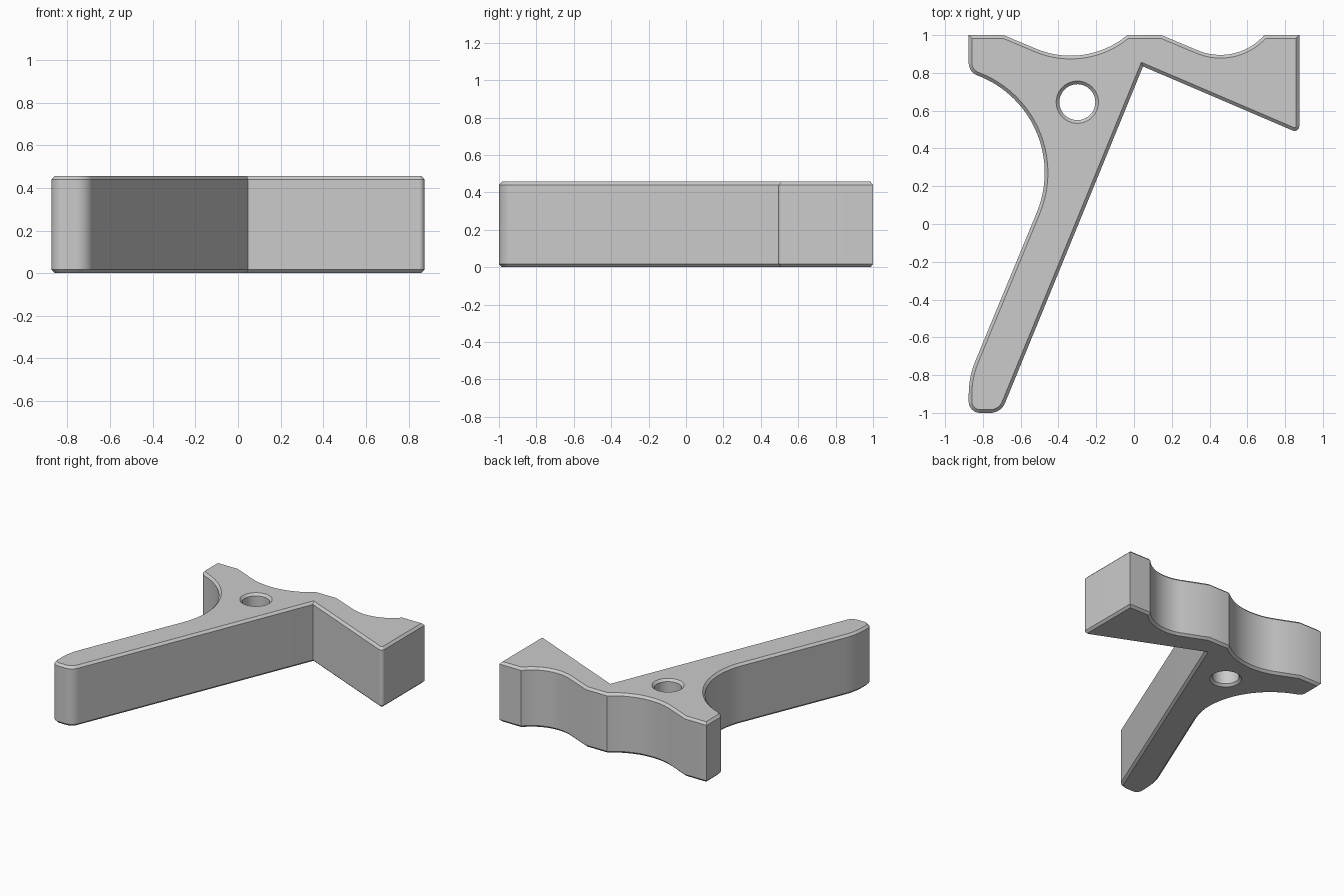
import bpy
import bmesh
import math
from mathutils import Vector

HEIGHT, CHAMFER = 0.457, 0.017

if "Cube" in bpy.data.objects:
    bpy.data.objects.remove(bpy.data.objects["Cube"], do_unlink=True)

# Outline corners, counter-clockwise: x, y, fillet radius
CORNERS = [
    (-0.875, -1.0, 0.06), (-0.704, -1.0, 0.085),      # foot of the leg
    (0.048, 0.834, 0), (0.875, 0.48, 0.025),          # inner notch, arm tip
    (0.875, 1.0, 0), (0.69, 1.0, 0),
    (0.541, 0.834, 0.31), (0.145, 1.0, 0),            # small finger groove
    (-0.035, 1.0, 0), (-0.256, 0.817, 0.47),          # large finger groove
    (-0.69, 1.0, 0), (-0.875, 1.0, 0),
    (-0.875, 0.804, 0.07), (-0.298, 0.585, 0.55),     # sweeping side curve
    (-0.875, -0.81, 0.45),
]


def fillet(corners):
    """Replace each corner that has a radius by a tangent arc."""
    points = []
    for i, (x, y, radius) in enumerate(corners):
        p = Vector((x, y))
        if not radius:
            points.append(p)
            continue
        a = (Vector(corners[i - 1][:2]) - p).normalized()
        b = (Vector(corners[(i + 1) % len(corners)][:2]) - p).normalized()
        half = a.angle(b) / 2
        centre = p + (a + b).normalized() * radius / math.sin(half)
        start = p + a * radius / math.tan(half) - centre
        end = p + b * radius / math.tan(half) - centre
        sweep = math.atan2(start.cross(end), start.dot(end))
        steps = max(4, round(abs(sweep) / math.radians(4)))
        for k in range(steps + 1):
            t = sweep * k / steps
            c, s = math.cos(t), math.sin(t)
            points.append(centre + Vector((c * start.x - s * start.y,
                                           s * start.x + c * start.y)))
    return points


def inset(points, distance):
    """Mitred offset to the left of the travel direction."""
    result = []
    for i, p in enumerate(points):
        d1 = (p - points[i - 1]).normalized()
        d2 = (points[(i + 1) % len(points)] - p).normalized()
        n1, n2 = Vector((-d1.y, d1.x)), Vector((-d2.y, d2.x))
        result.append(p + (n1 + n2) * distance / (1 + n1.dot(n2)))
    return result


def add_wall(bm, points):
    """Chamfered wall around a loop; returns the bottom and top rim edges."""
    narrow = inset(points, CHAMFER)
    levels = [(narrow, 0), (points, CHAMFER),
              (points, HEIGHT - CHAMFER), (narrow, HEIGHT)]
    rings = [[bm.verts.new((p.x, p.y, z)) for p in loop] for loop, z in levels]
    n = len(points)
    for low, high in zip(rings, rings[1:]):
        for i in range(n):
            j = (i + 1) % n
            bm.faces.new((low[i], low[j], high[j], high[i]))
    return [[bm.edges.get((r[i], r[(i + 1) % n])) for i in range(n)]
            for r in (rings[0], rings[-1])]


# Round through hole, clockwise so that its chamfer opens outwards
hole = [Vector((-0.30 + 0.095 * math.cos(a), 0.645 - 0.095 * math.sin(a)))
        for a in (math.tau * k / 64 for k in range(64))]

bm = bmesh.new()
outer_rims = add_wall(bm, fillet(CORNERS))
hole_rims = add_wall(bm, hole)
for outer, inner, up in zip(outer_rims, hole_rims, (-1, 1)):
    bmesh.ops.triangle_fill(bm, use_beauty=True, edges=outer + inner,
                            normal=(0, 0, up))
bmesh.ops.recalc_face_normals(bm, faces=bm.faces[:])
mesh = bpy.data.meshes.new("bracket_body")
bm.to_mesh(mesh)
bm.free()

body = bpy.data.objects.new("bracket_body", mesh)
bpy.context.collection.objects.link(body)

# Plain grey material
grey = bpy.data.materials.new("plain_grey")
grey.use_nodes = True
colour = (0.6, 0.6, 0.6, 1)
grey.diffuse_color = colour
grey.node_tree.nodes["Principled BSDF"].inputs["Base Color"].default_value = colour
mesh.materials.append(grey)

bpy.ops.object.select_all(action="DESELECT")
body.select_set(True)
bpy.context.view_layer.objects.active = body
bpy.ops.object.shade_smooth_by_angle(angle=math.radians(25))
